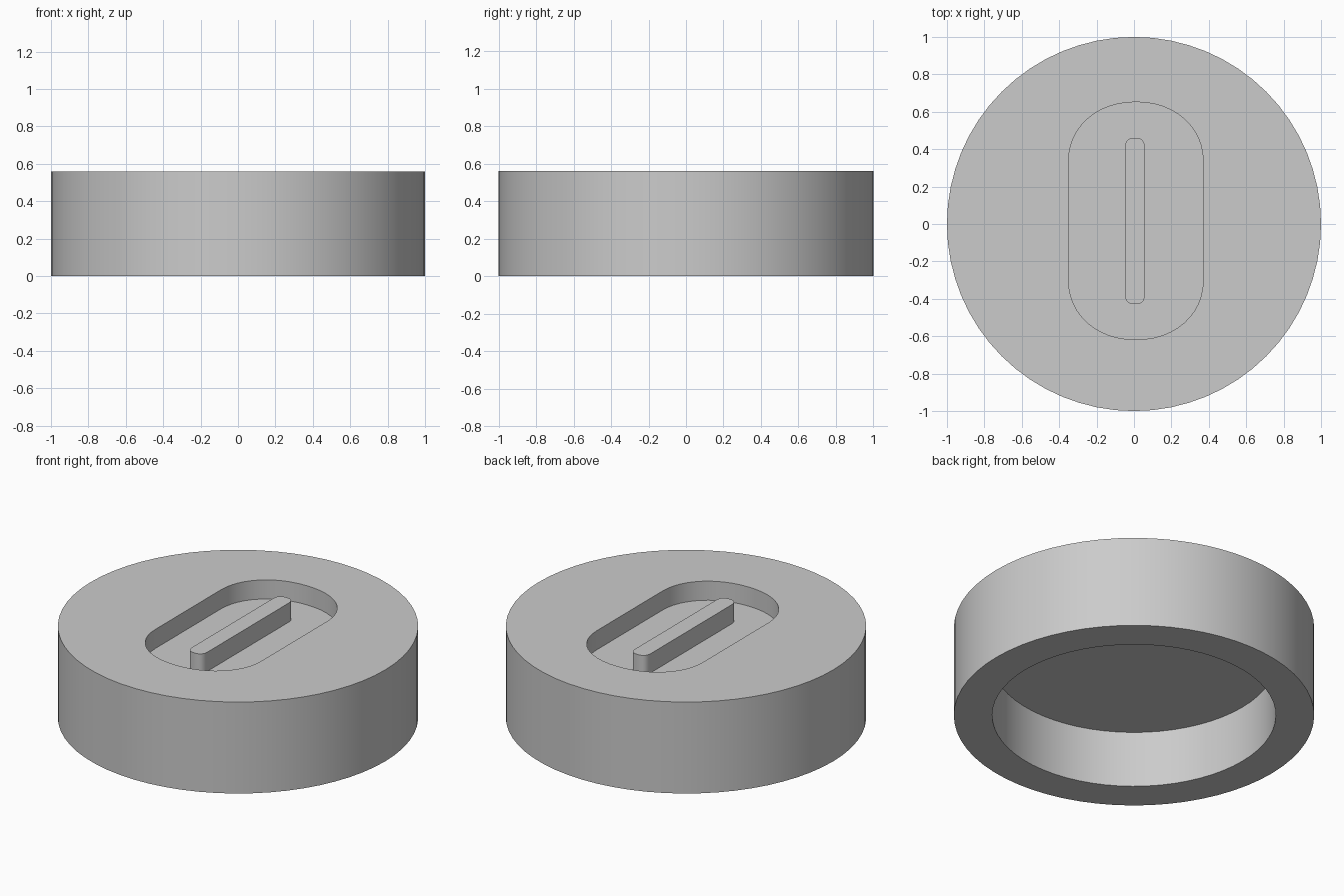
import bpy, bmesh
from math import sin, cos, pi, radians, copysign

cube = bpy.data.objects.get("Cube")
if cube:
    bpy.data.objects.remove(cube)

HEIGHT, FLOOR, CEILING = 0.56, 0.443, 0.345

grey = bpy.data.materials.new("light_grey")
grey.use_nodes = True
grey.diffuse_color = (0.6, 0.6, 0.6, 1)
grey.node_tree.nodes["Principled BSDF"].inputs["Base Color"].default_value = (0.6, 0.6, 0.6, 1)


def circle(radius, sides=64):
    return [(radius * cos(2 * pi * i / sides), radius * sin(2 * pi * i / sides))
            for i in range(sides)]


def slot(cx, cy, half_w, half_l, cap, power, steps=24):
    """Long outline with straight sides and rounded end caps."""
    points = []
    for end in (1, -1):
        for i in range(steps + 1):
            a = pi * i / steps + (0 if end > 0 else pi)
            c, s = cos(a), sin(a)
            x = copysign(abs(c) ** (2 / power), c) * half_w
            y = copysign(abs(s) ** (2 / power), s) * cap
            points.append((cx + x, cy + y + end * (half_l - cap)))
    return points


def prism(name, outline, bottom, top):
    """Extrude a closed outline between two heights."""
    bm = bmesh.new()
    base = bm.faces.new([bm.verts.new((x, y, bottom)) for x, y in outline])
    moved = bmesh.ops.extrude_face_region(bm, geom=[base], use_keep_orig=True)["geom"]
    bmesh.ops.translate(bm, vec=(0, 0, top - bottom),
                        verts=[g for g in moved if isinstance(g, bmesh.types.BMVert)])
    bmesh.ops.recalc_face_normals(bm, faces=bm.faces)
    mesh = bpy.data.meshes.new(name)
    bm.to_mesh(mesh)
    bm.free()
    mesh.materials.append(grey)
    obj = bpy.data.objects.new(name, mesh)
    bpy.context.collection.objects.link(obj)
    return obj


def activate(obj):
    bpy.ops.object.select_all(action='DESELECT')
    obj.select_set(True)
    bpy.context.view_layer.objects.active = obj


def cut(target, cutter):
    mod = target.modifiers.new(cutter.name, 'BOOLEAN')
    mod.operation, mod.solver, mod.object = 'DIFFERENCE', 'EXACT', cutter
    activate(target)
    bpy.ops.object.modifier_apply(modifier=mod.name)
    bpy.data.objects.remove(cutter)


# Round body with an open underside and an oval recess on top
body = prism("round_body", circle(1.0), 0, HEIGHT)
cut(body, prism("underside_cutter", circle(0.787), -0.2, CEILING))
cut(body, prism("recess_cutter", slot(0.01, 0.017, 0.36, 0.635, 0.32, 2.1),
                FLOOR, HEIGHT + 0.2))

# Raised bar standing in the recess, level with the rim
bar = prism("centre_bar", slot(0.005, 0.016, 0.053, 0.445, 0.06, 2.7, 16),
            FLOOR, HEIGHT)

for part in (body, bar):
    activate(part)
    bpy.ops.object.shade_smooth_by_angle(angle=radians(35))
